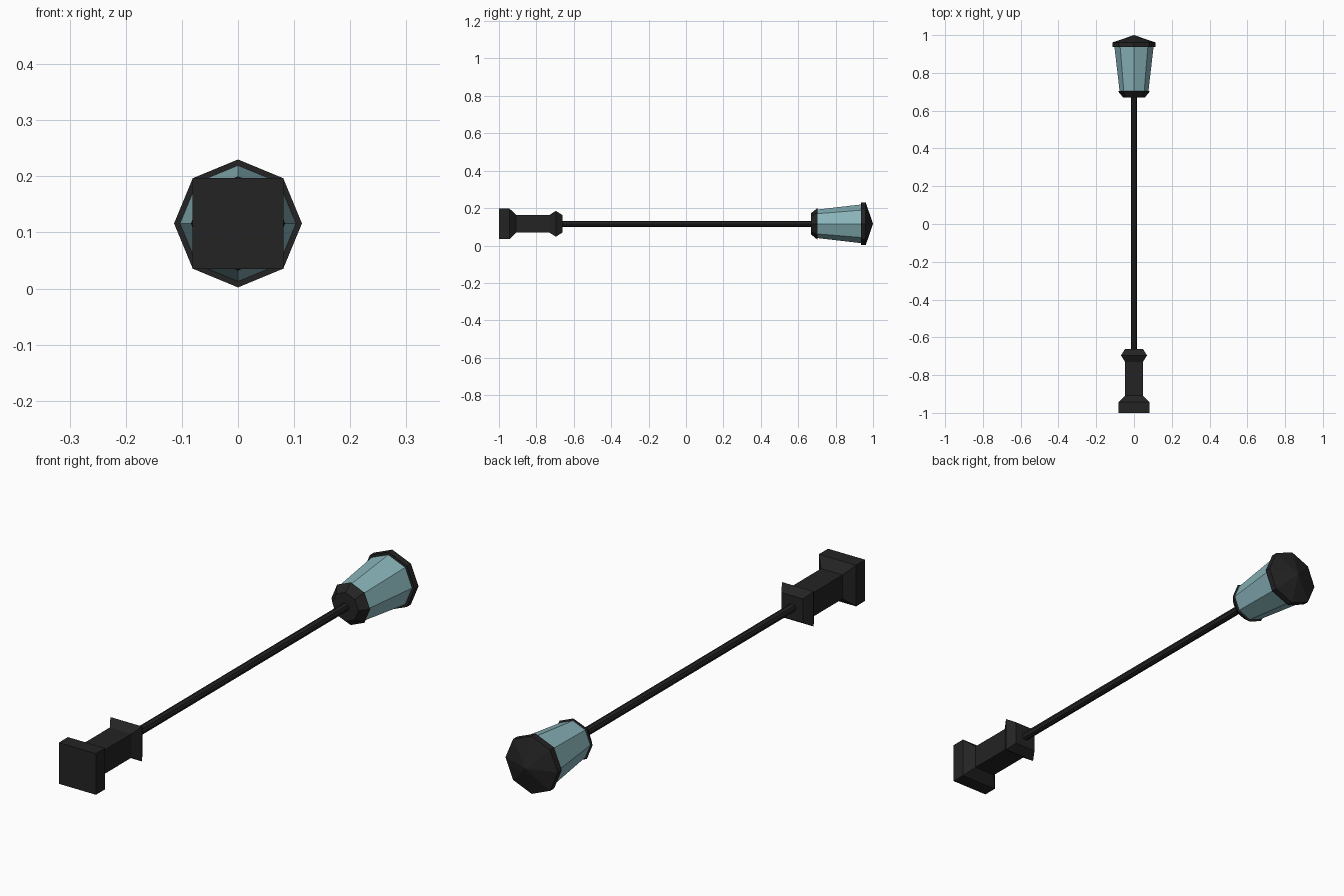
import bpy, bmesh, math

if "Cube" in bpy.data.objects:
    bpy.data.objects.remove(bpy.data.objects["Cube"])

CZ = 0.116  # height of the lamp's axis, which runs along y


def material(name, rgb):
    m = bpy.data.materials.new(name)
    m.diffuse_color = (*rgb, 1)
    m.use_nodes = True
    m.node_tree.nodes["Principled BSDF"].inputs["Base Color"].default_value = m.diffuse_color
    return m


iron = material("black_iron", (0.017, 0.017, 0.017))
glass = material("blue_glass", (0.25, 0.455, 0.49))


def lathe(name, profile, sides, mat, turn=0.0):
    """Stack polygon rings (y, radius) along the y axis and cap the ends."""
    bm = bmesh.new()
    rings = []
    for y, r in profile:
        n = 1 if r == 0 else sides
        rings.append([bm.verts.new((r * math.cos(turn + math.tau * i / sides), y,
                                    CZ + r * math.sin(turn + math.tau * i / sides)))
                      for i in range(n)])
    for a, b in zip(rings, rings[1:]):
        for i in range(sides):
            j = (i + 1) % sides
            if len(b) == 1:
                bm.faces.new((a[i], a[j], b[0]))
            else:
                bm.faces.new((a[i], a[j], b[j], b[i]))
    for ring in (rings[0], rings[-1]):
        if len(ring) > 2:
            bm.faces.new(ring)
    bmesh.ops.recalc_face_normals(bm, faces=bm.faces)
    me = bpy.data.meshes.new(name)
    bm.to_mesh(me)
    bm.free()
    me.materials.append(mat)
    ob = bpy.data.objects.new(name, me)
    bpy.context.collection.objects.link(ob)
    return ob


# Square plinth with flared foot and collar (half widths scaled to corners)
plinth = [(-1, 0.081), (-0.943, 0.081), (-0.908, 0.047), (-0.73, 0.047),
          (-0.696, 0.069), (-0.661, 0.047)]
lathe("plinth", [(y, h * math.sqrt(2)) for y, h in plinth], 4, iron, math.pi / 4)

# Slim pole
lathe("pole", [(-0.665, 0.016), (0.675, 0.016)], 8, iron)

# Octagonal lantern: holder, glass and roof
lathe("lantern_holder", [(0.669, 0.057), (0.702, 0.084), (0.705, 0.074)], 8, iron)
lathe("lantern_glass", [(0.70, 0.076), (0.942, 0.104)], 8, glass)
lathe("lantern_roof", [(0.936, 0.114), (0.961, 0.114), (1.0, 0)], 8, iron)
